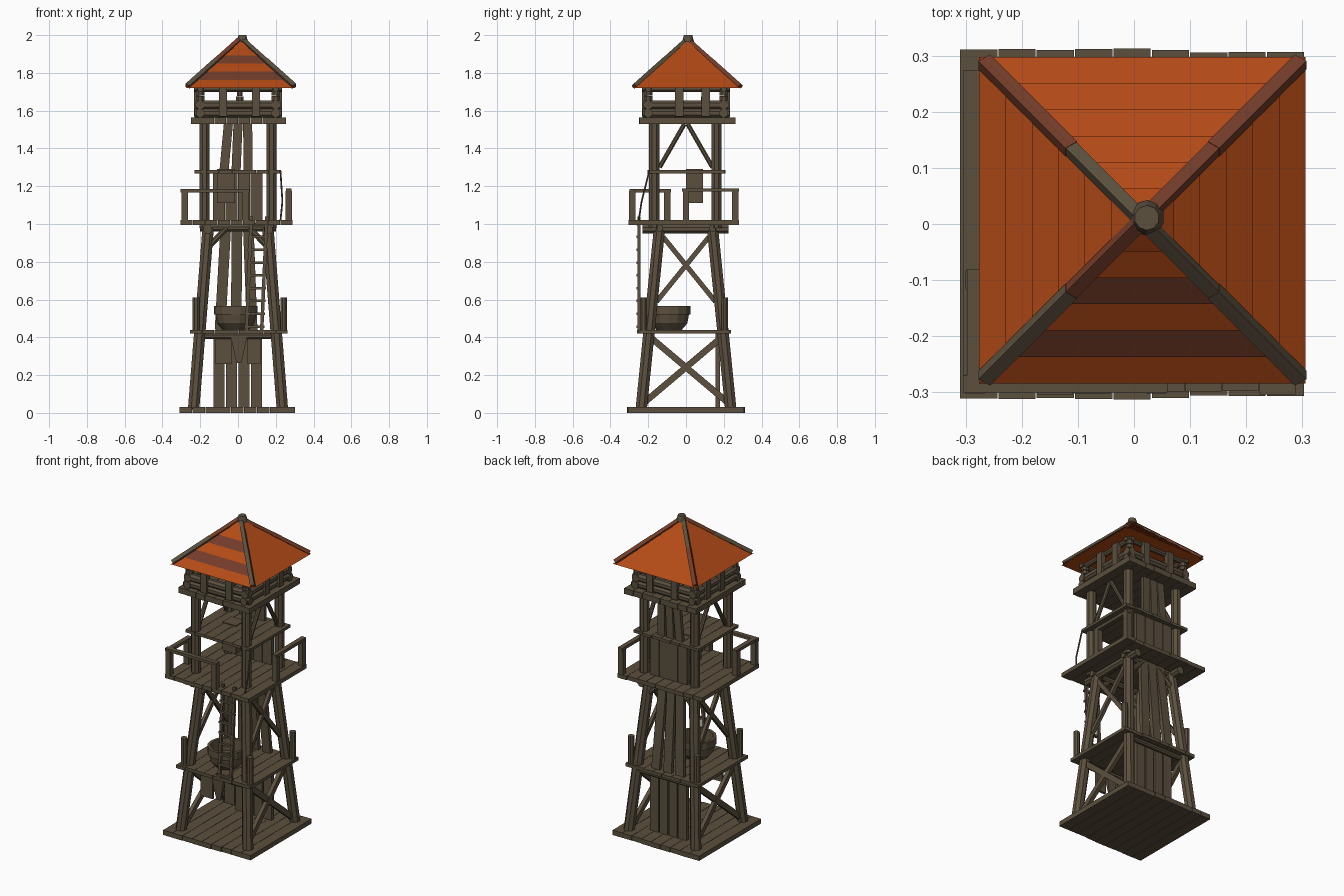
import bpy, bmesh, math, random
from mathutils import Vector

random.seed(4)
cube = bpy.data.objects.get("Cube")
if cube:
    bpy.data.objects.remove(cube)


def material(name, rgb):
    m = bpy.data.materials.new(name)
    m.use_nodes = True
    m.diffuse_color = (*rgb, 1)
    bsdf = m.node_tree.nodes["Principled BSDF"]
    bsdf.inputs["Base Color"].default_value = (*rgb, 1)
    bsdf.inputs["Roughness"].default_value = 0.9
    return m


WOOD = material("weathered_wood", (0.105, 0.08, 0.048))
ORANGE = material("orange_roof", (0.45, 0.068, 0.008))
RUST = material("rust_board", (0.17, 0.045, 0.022))


def finish(name, bm, *mats):
    bmesh.ops.recalc_face_normals(bm, faces=bm.faces)
    me = bpy.data.meshes.new(name)
    bm.to_mesh(me)
    bm.free()
    for m in mats or (WOOD,):
        me.materials.append(m)
    ob = bpy.data.objects.new(name, me)
    bpy.context.collection.objects.link(ob)
    return ob


def beam(name, p, q, w, t=None, sides=4, mat=WOOD, taper=1.0):
    """Straight bar from p to q; w is its width along x where possible."""
    t = t or w
    p, q = Vector(p), Vector(q)
    d = (q - p).normalized()
    ref = Vector((0, 1, 0)) if abs(d.x) > 0.95 else Vector((1, 0, 0))
    u = (ref - ref.dot(d) * d).normalized()
    v = d.cross(u)
    k = 0.5 / math.cos(math.pi / sides)
    bm = bmesh.new()
    rings = []
    for c, s in ((p, 1), (q, taper)):
        angles = [(i + 0.5) * math.tau / sides for i in range(sides)]
        rings.append([bm.verts.new(c + s * k * (u * w * math.cos(a) + v * t * math.sin(a))) for a in angles])
    for i in range(sides):
        j = (i + 1) % sides
        bm.faces.new((rings[0][i], rings[0][j], rings[1][j], rings[1][i]))
    bm.faces.new(rings[0])
    bm.faces.new(rings[1])
    return finish(name, bm, mat)


def log(name, p, q, w):
    return beam(name, p, q, w, sides=8)


def box(name, x, y, z):
    """Box from three (low, high) pairs."""
    cx, cy = sum(x) / 2, sum(y) / 2
    return beam(name, (cx, cy, z[0]), (cx, cy, z[1]), x[1] - x[0], y[1] - y[0])


def platform(name, x, y, z, planks):
    """Deck of boards running front to back, with uneven ends."""
    step = (x[1] - x[0]) / planks
    for i in range(planks):
        a = x[0] + i * step
        r = random.uniform(0, 0.008)
        box(name + "_plank", (a, a + step - 0.002), (y[0] + r, y[1] - r), z)


# Base and decks
platform("base", (-0.31, 0.305), (-0.313, 0.313), (0, 0.03), 9)
platform("lower_deck", (-0.255, 0.265), (-0.26, 0.24), (0.42, 0.44), 8)
platform("middle_deck", (-0.305, 0.29), (-0.305, 0.28), (0.995, 1.02), 9)
platform("shelter_deck", (-0.23, 0.23), (-0.205, 0.21), (1.268, 1.285), 7)
platform("cabin_deck", (-0.25, 0.255), (-0.25, 0.265), (1.53, 1.565), 8)

# Legs, upper columns, deck corner posts, side bracing
for sx in (-1, 1):
    for sy in (-1, 1):
        log("leg", (sx * 0.235, sy * 0.237, 0.02), (sx * 0.158, sy * 0.14, 0.98), 0.06)
        log("column", (sx * 0.178, sy * 0.165 - 0.003, 0.98), (sx * 0.178, sy * 0.165 - 0.003, 1.54), 0.054)
        log("deck_post", (sx * 0.232 + 0.01, sy * 0.215 - 0.01, 0.43),
            (sx * 0.232 + 0.01, sy * 0.215 - 0.01, 0.61), 0.036)
        log("upper_brace", (sx * 0.178, sy * 0.14, 1.3), (sx * 0.178, sy * 0.008, 1.53), 0.024)
        log("knee_brace", (sx * 0.165, sy * 0.155, 0.87), (sx * 0.06, sy * 0.145, 0.98), 0.03)
        beam("lower_cross_brace", (sx * 0.222, sy * 0.215, 0.06),
             (sx * 0.2, -sy * 0.2, 0.41), 0.024, 0.034)
        beam("middle_cross_brace", (sx * 0.185, sy * 0.155, 0.59),
             (sx * 0.165, -sy * 0.12, 0.93), 0.02, 0.026)
    log("deck_beam", (sx * 0.16, -0.23, 0.972), (sx * 0.16, 0.225, 0.972), 0.046)
    log("cross_beam", (-0.2, sx * 0.14, 0.978), (0.2, sx * 0.14, 0.978), 0.034)
    log("lower_beam", (-0.2, sx * 0.2, 0.405), (0.2, sx * 0.2, 0.405), 0.03)

# Boarded back wall, storey by storey
for i in range(4):
    x = -0.1 + i * 0.066
    beam("lower_back_board", (x, 0.168, 0.03), (x, 0.168, 0.42), 0.058, 0.024)
    beam("shelter_back_board", (x, 0.165, 1.02), (x, 0.165, 1.27), 0.063, 0.024)
for i in range(3):
    x = (i - 1) * 0.085
    beam("middle_back_board", (x - 0.01, 0.19, 0.44), (x * 0.7 - 0.005, 0.145, 0.99), 0.056, 0.024)
    beam("upper_back_board", (x * 0.75 - 0.01, 0.165, 1.285), (x * 0.6, 0.165, 1.53), 0.048, 0.022)

# Railings of the middle deck
for x, y in ((-0.283, -0.285), (0.04, -0.285), (-0.283, -0.1), (0.268, 0.0), (0.268, 0.26)):
    box("rail_post", (x - 0.017, x + 0.017), (y - 0.017, y + 0.017), (1.02, 1.175))
beam("front_rail", (-0.305, -0.285, 1.176), (0.06, -0.285, 1.176), 0.03, 0.018)
beam("right_rail", (-0.283, -0.3, 1.176), (-0.283, -0.08, 1.176), 0.03, 0.018)
beam("left_rail", (0.268, -0.02, 1.18), (0.268, 0.28, 1.18), 0.03, 0.018)

# Ladder
for x0, x1 in ((0.045, 0.07), (0.125, 0.152)):
    beam("ladder_rail", (x0, -0.25, 0.43), (x1, -0.25, 1.04), 0.018, 0.016)
for i in range(9):
    f = (i + 0.4) / 9
    x, z = 0.045 + f * 0.025, 0.43 + f * 0.61
    beam("ladder_rung", (x - 0.012, -0.255, z), (x + 0.095, -0.255, z), 0.016, 0.013)

# Rope from the shelter deck down to the railing deck
log("rope", (0.225, -0.195, 1.28), (0.235, -0.235, 1.12), 0.009)
log("rope", (0.235, -0.235, 1.12), (0.225, -0.25, 1.02), 0.009)

# Hanging box, and boards hung beneath the lower deck
box("hanging_box", (-0.11, -0.015), (0.0, 0.09), (1.11, 1.29))
box("hung_board", (-0.12, -0.035), (-0.205, -0.19), (0.26, 0.41))
box("hung_board", (0.05, 0.12), (-0.205, -0.19), (0.26, 0.41))
beam("hung_wedge", (0.005, -0.2, 0.41), (0.005, -0.2, 0.265), 0.09, 0.03, taper=0.3)

# Round tub on the lower deck
bm = bmesh.new()
profile = [(0, 0.44), (0.07, 0.44), (0.1, 0.475), (0.108, 0.52), (0.116, 0.52), (0.116, 0.565),
           (0.098, 0.565), (0.09, 0.49), (0, 0.48)]
vs = [bm.verts.new((r, 0, z)) for r, z in profile]
es = [bm.edges.new(pair) for pair in zip(vs, vs[1:])]
bmesh.ops.spin(bm, geom=vs + es, axis=(0, 0, 1), cent=(0, 0, 0), angle=math.tau, steps=14)
bmesh.ops.remove_doubles(bm, verts=bm.verts, dist=0.0005)
bmesh.ops.translate(bm, verts=bm.verts, vec=(-0.012, -0.09, 0))
finish("tub", bm)

# Cabin: low log walls, stacked corners and posts
for s in (-1, 1):
    for z, w, e in ((1.587, 0.044, 0.23), (1.63, 0.046, 0.225), (1.715, 0.03, 0.23)):
        log("wall_log", (-e, s * 0.2, z), (e, s * 0.2, z), w)
        log("wall_log", (s * 0.2, -e, z), (s * 0.2, e, z), w)
    for t in (-1, 1):
        for i in range(3):
            z = 1.655 + i * 0.026
            beam("corner_stub", (s * 0.2, t * 0.2, z), (s * 0.2, t * 0.2, z + 0.022), 0.044, sides=8)
    for o in (-0.08, 0.095):
        box("wall_post", (o - 0.021, o + 0.021), (s * 0.218 - 0.015, s * 0.218 + 0.015), (1.57, 1.725))
    for o in (-0.035, 0.105):
        box("wall_post", (s * 0.218 - 0.015, s * 0.218 + 0.015), (o - 0.022, o + 0.022), (1.57, 1.725))
for i in range(6):
    log("inner_post_ring", (0.01, 0.1, 1.565 + i * 0.028), (0.01, 0.1, 1.59 + i * 0.028), 0.03 + 0.01 * (i % 2))

# Roof: overlapping tiers of boards, ridge boards and cap
CX, CY, HALF, EAVE, RISE, TIERS = 0.015, 0.007, 0.282, 1.722, 0.258, 6
for i in range(TIERS):
    low, high = i / TIERS, (i + 1) / TIERS
    bm = bmesh.new()
    bmesh.ops.create_cone(bm, cap_ends=True, segments=4, depth=1,
                          radius1=(HALF * (1 - low) + 0.009) * math.sqrt(2),
                          radius2=max(HALF * (1 - high), 0.008) * math.sqrt(2))
    turn = math.pi / 4 if abs(bm.verts[:][0].co.x * bm.verts[:][0].co.y) < 1e-6 else 0
    for v in bm.verts:
        x, y = v.co.x, v.co.y
        v.co.x = CX + x * math.cos(turn) - y * math.sin(turn)
        v.co.y = CY + x * math.sin(turn) + y * math.cos(turn)
        v.co.z = EAVE + RISE * (high if v.co.z > 0 else low - 0.006)
    bm.normal_update()
    for f in bm.faces:
        f.material_index = int(i in (1, 3) and f.normal.y < -0.3)
    finish("roof_tier", bm, ORANGE, RUST)
for sx in (-1, 1):
    for sy in (-1, 1):
        eave = Vector((CX + sx * HALF, CY + sy * HALF, EAVE + 0.008))
        top = Vector((CX, CY, EAVE + RISE + 0.002))
        mid = eave.lerp(top, 0.55)
        beam("ridge_board", eave, mid, 0.026, 0.022, mat=RUST if sy > 0 else WOOD)
        beam("ridge_board", mid, top, 0.024, 0.02, mat=WOOD if sx * sy < 0 else RUST)
beam("roof_cap", (CX + 0.008, CY + 0.004, 1.965), (CX + 0.008, CY + 0.004, 2.0), 0.06, sides=10, taper=0.7)
